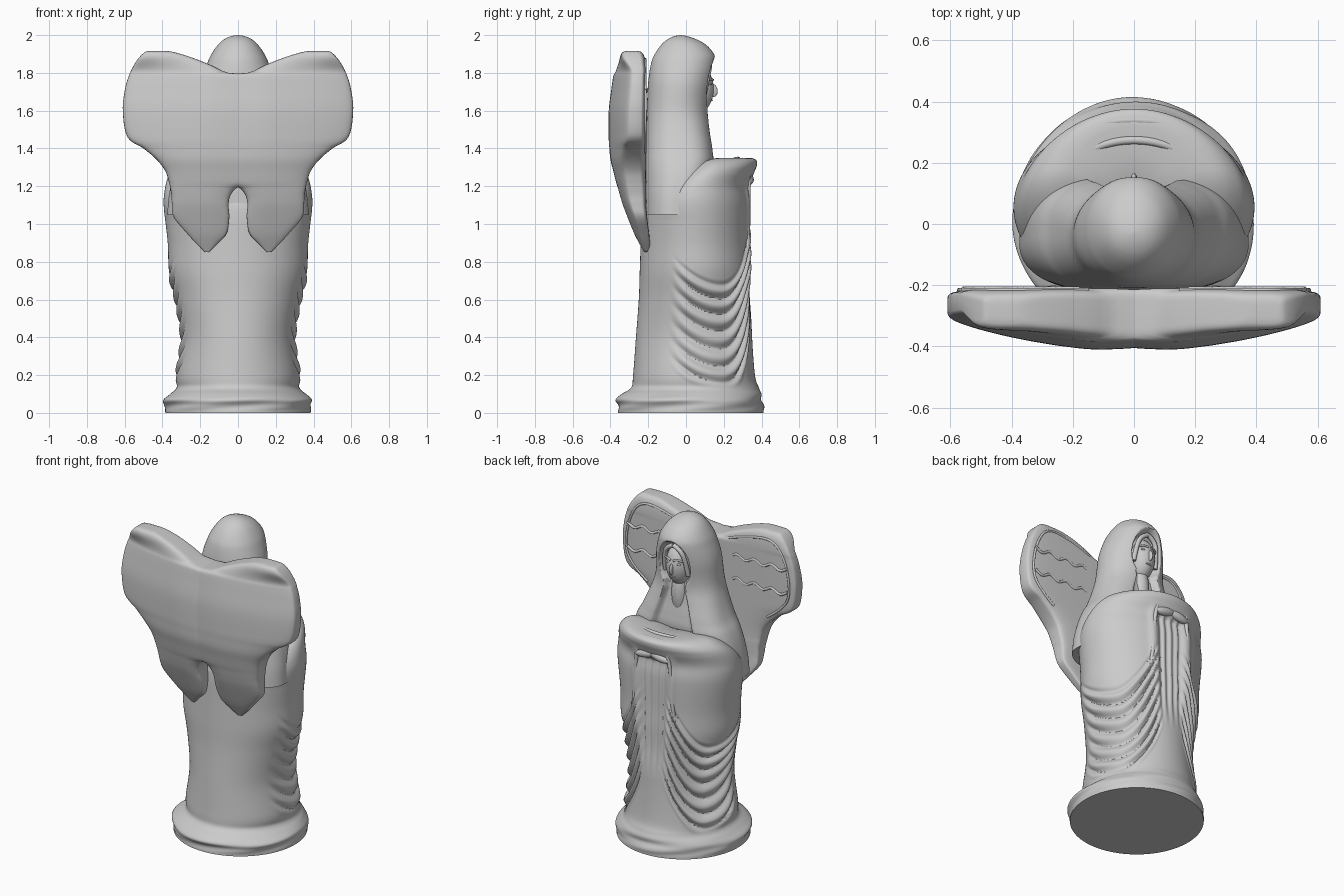
import bpy, bmesh, math
from math import sin, cos, pi

if "Cube" in bpy.data.objects:
    bpy.data.objects.remove(bpy.data.objects["Cube"])


def smooth(a, b, v):
    t = min(1, max(0, (v - a) / (b - a)))
    return t * t * (3 - 2 * t)


def power(v, p):
    return math.copysign(abs(v) ** p, v)


def resample(keys, step):
    # Catmull-Rom through rows whose first entry is z
    out = []
    for i in range(len(keys) - 1):
        p = [keys[max(0, i - 1)], keys[i], keys[i + 1], keys[min(len(keys) - 1, i + 2)]]
        n = max(2, math.ceil(abs(p[2][0] - p[1][0]) / step))
        for k in range(n):
            t = k / n
            out.append([b + .5 * t * (c - a + t * (2*a - 5*b + 4*c - d + t * (3*(b - c) + d - a)))
                        for a, b, c, d in zip(*p)])
    return out + [list(keys[-1])]


def loft(name, rings):
    bm = bmesh.new()
    rows = [[bm.verts.new(p) for p in r] for r in rings]
    n = len(rows[0])
    for a, b in zip(rows, rows[1:]):
        for i in range(n):
            j = (i + 1) % n
            bm.faces.new((a[i], a[j], b[j], b[i]))
    bm.faces.new(rows[0][::-1])
    bm.faces.new(rows[-1])
    bmesh.ops.recalc_face_normals(bm, faces=bm.faces)
    me = bpy.data.meshes.new(name)
    bm.to_mesh(me)
    bm.free()
    ob = bpy.data.objects.new(name, me)
    bpy.context.collection.objects.link(ob)


def ball(name, loc, scale, rot=(0, 0, 0)):
    bpy.ops.mesh.primitive_uv_sphere_add(segments=32, ring_count=20, radius=1, location=loc, rotation=rot)
    ob = bpy.context.object
    ob.name = name
    ob.scale = scale


def tube(name, pts, r):
    cu = bpy.data.curves.new(name, 'CURVE')
    cu.dimensions = '3D'
    cu.bevel_depth, cu.bevel_resolution, cu.resolution_u = r, 3, 6
    cu.use_fill_caps = True
    sp = cu.splines.new('NURBS')
    sp.points.add(len(pts) - 1)
    for q, p in zip(sp.points, pts):
        q.co = (*p, 1)
    sp.use_endpoint_u, sp.order_u = True, 3
    bpy.context.collection.objects.link(bpy.data.objects.new(name, cu))


# Robe with base: z, half width, back y, front y
robe = [(0, .385, -.36, .41), (.04, .387, -.36, .41), (.07, .393, -.37, .40), (.10, .36, -.34, .40),
        (.135, .325, -.29, .385), (.2, .325, -.28, .365), (.4, .30, -.265, .35), (.6, .33, -.25, .345),
        (.75, .365, -.245, .35), (.9, .372, -.24, .345), (1.1, .393, -.235, .345), (1.2, .388, -.23, .335),
        (1.27, .37, -.22, .36), (1.31, .34, -.2, .375), (1.34, .29, -.17, .37), (1.35, .22, -.1, .32),
        (1.335, .05, 0, .15)]


def robe_fold(t, z):
    a = abs(math.degrees(t))
    g = .30 * max(0, (62 - a) / 45) ** 2 + .11 * max(0, (a - 62) / 45) ** 2
    u = z - g
    # hanging swags on both sides
    m = smooth(.08, .16, u) * (1 - smooth(.64, .72, u)) * (1 - smooth(92, 118, a)) * smooth(10, 24, a)
    m *= smooth(.12, .2, z) * (1 - smooth(1.0, 1.2, z))
    phase = pi * (u + .012 * sin(9 * u)) / .085
    d = m * .034 * (math.sqrt(sin(phase) ** 2 + .05) - .7)
    # pleats in the recessed middle between the sleeves
    c = (1 - smooth(10, 17, a)) * smooth(.45, .75, z) * (1 - smooth(1.19, 1.23, z))
    d += c * (-.022 + .007 * cos(math.radians(a) * 46))
    # sleeve edges beside the middle
    e = 19 + 16 * smooth(1.0, .55, z) if z < .55 else 19
    d += .012 * math.exp(-((a - e) / 4) ** 2) * smooth(.6, .9, z) * (1 - smooth(1.2, 1.28, z))
    # uneven hem on the base
    return d + .004 * sin(5 * t + 60 * z) * (1 - smooth(.05, .12, z)) * smooth(.01, .03, z)


N = 320
ANG = [2 * pi * (i + .5) / N - pi for i in range(N)]
rings = []
for z, w, b, f in resample(robe, .0085):
    ring = []
    for t in ANG:
        k = 1 + robe_fold(t, z) / .34
        y = (b + f) / 2 + k * (f - b) / 2 * cos(t)
        # shoulders fall away toward the back, under the veil
        drop = .2 * max(0, z - 1.02) / .33 * (1 - smooth(-.25, .18, y))
        ring.append((w * k * sin(t), y, z - drop))
    rings.append(ring)
loft("robe", rings)

# Veil over head and shoulders, pressed in around face and chest
veil = [(1.05, .375, -.225, .10), (1.15, .366, -.224, .11), (1.25, .345, -.222, .14), (1.33, .315, -.22, .155),
        (1.4, .275, -.216, .148), (1.5, .235, -.211, .132), (1.6, .207, -.208, .125), (1.75, .193, -.2, .145),
        (1.85, .163, -.185, .157), (1.9, .14, -.165, .148), (1.95, .105, -.13, .105), (1.98, .07, -.095, .05),
        (1.995, .035, -.06, .005), (2.0, .002, -.03, -.026)]
rings = []
for z, w, b, f in resample(veil, .009):
    ring = []
    p = 1 - .3 * (1 - smooth(1.4, 1.7, z))
    for t in ANG[::2]:
        x, y = w * power(sin(t), p), (b + f) / 2 + (f - b) / 2 * power(cos(t), p if cos(t) > 0 else .9)
        if y > 0:
            face = 1 - smooth(.85, 1.1, math.hypot(x / .1, (z - 1.725) / .15))
            half = .07 + .3 * max(0, 1.56 - z)
            chest = (1 - smooth(half * .8, half * 1.15, abs(x))) * (1 - smooth(1.6, 1.7, z))
            y -= max(.06 * face, .045 * chest)
        ring.append((x, y, z))
    rings.append(ring)
loft("veil", rings)

# Wings: z, inner x, outer x, back y, front y
wing = [(.853, .15, .178, -.225, -.185), (.9, .105, .225, -.25, -.19), (.95, .06, .27, -.275, -.195),
        (1.035, .046, .34, -.31, -.205), (1.1, .05, .35, -.335, -.21), (1.15, .04, .352, -.35, -.21),
        (1.195, 0, .36, -.362, -.21), (1.22, -.09, .365, -.37, -.21), (1.28, -.1, .385, -.385, -.21),
        (1.34, -.1, .43, -.40, -.21), (1.4, -.1, .50, -.406, -.21), (1.46, -.1, .585, -.41, -.21),
        (1.6, -.1, .61, -.41, -.21), (1.72, -.1, .597, -.395, -.21), (1.785, -.1, .578, -.385, -.21),
        (1.80, .05, .572, -.38, -.21), (1.84, .14, .552, -.37, -.212), (1.88, .24, .525, -.355, -.218),
        (1.905, .32, .50, -.34, -.23), (1.914, .36, .485, -.325, -.245), (1.916, .39, .47, -.3, -.265)]
M = 72
for side, sx in (("left", -1), ("right", 1)):
    rings = []
    for z, xi, xo, yb, yf in resample(wing, .015):
        ring = []
        for i in range(M):
            t = 2 * pi * i / M
            x = (xi + xo) / 2 + (xo - xi) / 2 * power(cos(t), .6)
            dome = .085 * (1 - smooth(1.8, 1.91, z))
            back = min(yb + dome * (max(0, abs(x) - .12) / .48) ** 1.4, yf - .03)
            ring.append((sx * x, (yf + back) / 2 + (yf - back) / 2 * power(sin(t), .3), z))
        rings.append(ring)
    loft(side + "_wing", rings)
    # feather ridges on the inner wing face
    for k, z in enumerate((1.71, 1.56)):
        tube(f"{side}_feather_ridge_{k}",
             [(sx * (.18 + .38 * i / 18), -.213, z + .014 * sin(i * 1.1)) for i in range(19)], .008)
    # rim along the inner wing face
    tube(side + "_wing_rim", [(sx * x, -.216, z) for x, z in
         ((.15, 1.81), (.3, 1.86), (.46, 1.88), (.54, 1.78), (.58, 1.6), (.55, 1.47), (.42, 1.38))], .007)
    # eyes, brows, hair, hands and sleeve edges
    ball(side + "_eye", (sx * .034, .128, 1.742), (.018, .01, .007))
    tube(side + "_brow", [(sx * .01, .143, 1.762), (sx * .035, .136, 1.772), (sx * .06, .118, 1.76)], .006)
    tube(side + "_hair", [(0, .125, 1.852), (sx * .045, .125, 1.835), (sx * .074, .112, 1.77),
                          (sx * .08, .092, 1.67)], .014)
    ball(side + "_hand", (sx * .05, .335, 1.235), (.07, .024, .026), (0, sx * .2, 0))
    tube(side + "_sleeve_edge", [(sx * .1, .335, 1.28), (sx * .12, .33, 1.2), (sx * .125, .328, 1.05),
                                 (sx * .14, .325, .88)], .012)

# Face
ball("face", (0, .055, 1.715), (.08, .092, .13))
ball("nose", (0, .141, 1.708), (.011, .026, .036), (.25, 0, 0))
ball("lips", (0, .132, 1.656), (.022, .01, .006))
ball("neck", (0, .045, 1.53), (.055, .062, .15))

# Mantle folds across the forearms
for k, (r, y, z) in enumerate(((.27, .20, 1.337), (.22, .135, 1.343))):
    tube(f"mantle_fold_{k}", [(r * sin(a), y + .14 * cos(a), z - .04 * abs(sin(a)) ** 3)
         for a in [(-1.2 + 2.4 * i / 10) for i in range(11)]], .014)

# Shade smooth, keeping hard edges
bpy.ops.object.select_all(action='DESELECT')
for ob in bpy.context.scene.objects:
    if ob.type == 'MESH':
        ob.select_set(True)
        bpy.context.view_layer.objects.active = ob
bpy.ops.object.shade_smooth_by_angle(angle=math.radians(50))
